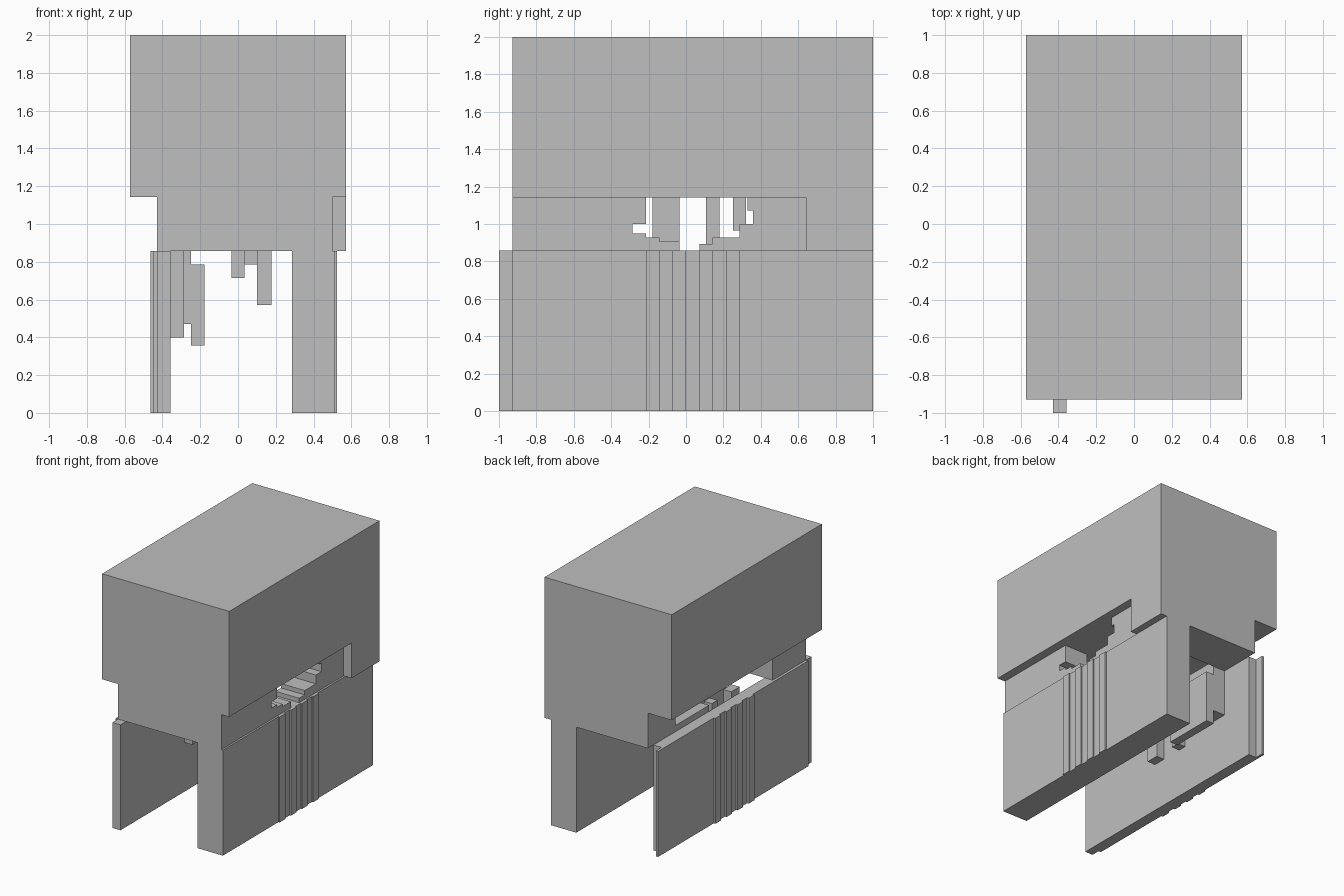
import bpy
import bmesh

old = bpy.data.objects.get("Cube")
if old:
    bpy.data.objects.remove(old, do_unlink=True)

U = 1 / 14  # block grid unit

grey = bpy.data.materials.new("light_grey")
grey.use_nodes = True
grey.diffuse_color = (0.52, 0.52, 0.52, 1)
grey.node_tree.nodes["Principled BSDF"].inputs["Base Color"].default_value = grey.diffuse_color


def blocks(name, *ranges):
    """One object made of boxes, each given as x, y and z ranges in grid units."""
    bm = bmesh.new()
    for xr, yr, zr in ranges:
        cube = bmesh.ops.create_cube(bm, size=1)
        for v in cube["verts"]:
            v.co = [(r[0] if c < 0 else r[1]) * U for c, r in zip(v.co, (xr, yr, zr))]
    mesh = bpy.data.meshes.new(name)
    bm.to_mesh(mesh)
    bm.free()
    mesh.materials.append(grey)
    obj = bpy.data.objects.new(name, mesh)
    bpy.context.collection.objects.link(obj)
    return obj


# Large upper body
blocks("upper_body", ((-8, 8), (-13, 14), (16, 28)))

# Middle layer: front and back cross blocks
blocks("front_cross_block", ((-6, 7), (-13, -7), (12, 16)))
blocks("back_cross_block", ((-5, 8), (9, 14), (12, 16)))

# Side wall of the middle layer, with a stepped opening
side_x = (4, 7)
blocks("side_wall", (side_x, (-7, -4), (12, 16)), (side_x, (5, 9), (12, 16)))
sills = [(-4, -3, 13.3), (-3, -2, 13), (-2, -0.5, 12.7),
         (1, 2, 12.5), (2, 3, 13), (3, 4, 13), (4, 5, 14)]
blocks("opening_sill", *[(side_x, (a, b), (12, top)) for a, b, top in sills])
blocks("opening_lintel", (side_x, (-4, -3), (14, 16)), (side_x, (4.6, 5), (15, 16)))

# Thick leg and thin leg, each with an outer skin
blocks("thick_leg", ((4, 7), (-13, 14), (0, 12)))
blocks("thick_leg_skin", ((7, 7.2), (-13, 14), (0, 12)))
blocks("thin_leg", ((-6, -5), (-14, 13), (0, 12)))
blocks("thin_leg_skin", ((-6.3, -6), (-13, 14), (0, 12)))

# Vertical ribs on both outer faces
rib_rows = [(y, y + 1) for y in range(-3, 4, 2)]
blocks("thick_leg_ribs", *[((7.2, 7.35), y, (0, 12)) for y in rib_rows])
blocks("thin_leg_ribs", *[((-6.5, -6.3), y, (0, 12)) for y in rib_rows])

# Inner posts hanging from the body
blocks("inner_posts",
       ((1.4, 2.5), (-2.5, -0.5), (8, 16)),
       ((-0.5, 0.5), (1.5, 2.5), (10, 16)),
       ((0.5, 1.4), (-1.5, -0.5), (11, 16)),
       ((1.4, 2.5), (3.5, 4.5), (13.5, 16)))

# Brackets on the inside of the thin leg
blocks("inner_brackets",
       ((-5, -4), (-2.5, -1), (5.6, 12.7)),
       ((-5, -4), (1.5, 2.5), (5.6, 12.7)))
blocks("inner_ledge",
       ((-5, -3.5), (3, 9), (6.6, 12.7)),
       ((-3.5, -2.5), (3, 9), (5, 11)))
